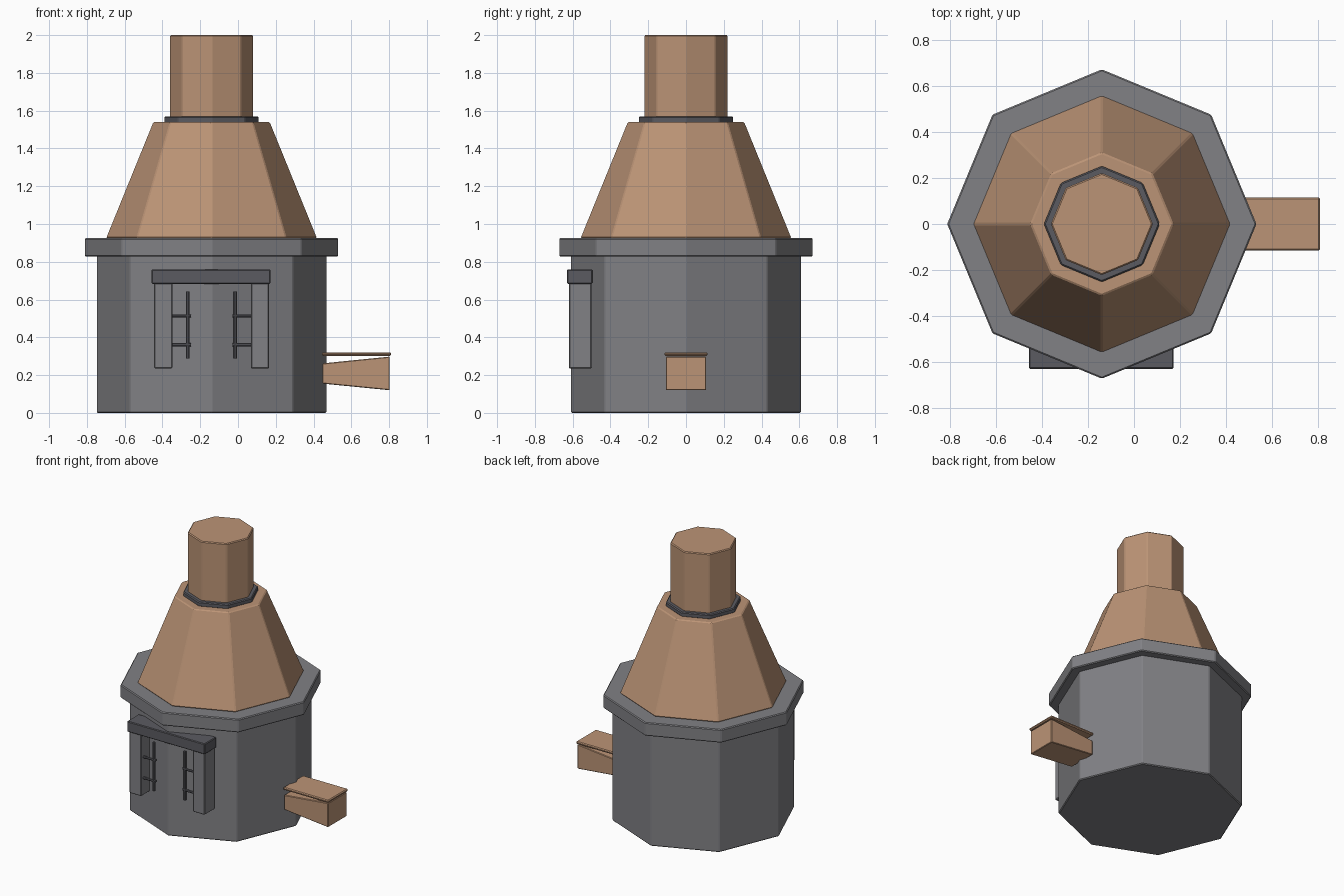
import bpy, bmesh
from math import pi, cos, sin
from mathutils import Matrix

if "Cube" in bpy.data.objects:
    bpy.data.objects.remove(bpy.data.objects["Cube"])

CX = -0.14  # vertical axis of the kiln


def material(name, rgb):
    m = bpy.data.materials.new(name)
    m.diffuse_color = (*rgb, 1)
    m.use_nodes = True
    m.node_tree.nodes["Principled BSDF"].inputs["Base Color"].default_value = m.diffuse_color
    return m


STONE = material("stone", (0.22, 0.22, 0.235))
IRON = material("iron", (0.105, 0.105, 0.12))
CLAY = material("clay", (0.50, 0.295, 0.18))


def finish(bm, name, mat, bevel):
    bmesh.ops.recalc_face_normals(bm, faces=bm.faces)
    me = bpy.data.meshes.new(name)
    bm.to_mesh(me)
    bm.free()
    me.materials.append(mat)
    ob = bpy.data.objects.new(name, me)
    bpy.context.collection.objects.link(ob)
    if bevel:
        b = ob.modifiers.new("edge_bevel", 'BEVEL')
        b.width, b.segments = bevel, 1
    return ob


def prism(name, r1, r2, z1, z2, mat, bevel=0.006, sides=8):
    """Upright tapered prism on the kiln axis with a corner facing front."""
    bm = bmesh.new()
    rings = [[bm.verts.new((CX + r * cos(2 * pi * i / sides), r * sin(2 * pi * i / sides), z))
              for i in range(sides)] for r, z in ((r1, z1), (r2, z2))]
    for i in range(sides):
        j = (i + 1) % sides
        bm.faces.new((rings[0][i], rings[0][j], rings[1][j], rings[1][i]))
    for ring in rings:
        bm.faces.new(ring)
    return finish(bm, name, mat, bevel)


def box(name, lo, hi, mat, bevel=0.005):
    bm = bmesh.new()
    size = [b - a for a, b in zip(lo, hi)]
    mid = [(a + b) / 2 for a, b in zip(lo, hi)]
    bmesh.ops.create_cube(bm, size=1, matrix=Matrix.Translation(mid) @ Matrix.Diagonal((*size, 1)))
    return finish(bm, name, mat, bevel)


def rod(name, mid, length, radius, axis):
    bm = bmesh.new()
    rot = Matrix.Rotation(pi / 2, 4, 'Y') if axis == 'X' else Matrix()
    bmesh.ops.create_cone(bm, cap_ends=True, segments=8, radius1=radius, radius2=radius,
                          depth=length, matrix=Matrix.Translation(mid) @ rot)
    return finish(bm, name, IRON, 0)


# Stacked octagonal body
prism("base_drum", 0.61, 0.61, 0.0, 0.84, STONE)
prism("rim_slab", 0.673, 0.673, 0.828, 0.925, STONE)
prism("hood", 0.56, 0.31, 0.925, 1.54, CLAY)
prism("chimney_collar", 0.252, 0.252, 1.535, 1.57, IRON)
prism("chimney", 0.222, 0.222, 1.54, 2.0, CLAY)

# Doorway frame on the front
box("lintel", (-0.457, -0.63, 0.683), (0.172, -0.495, 0.76), IRON)
for side, label in ((-1, "left"), (1, "right")):
    x = CX + side * 0.256
    box(f"{label}_post", (x - 0.048, -0.62, 0.235), (x + 0.048, -0.50, 0.69), STONE)
    # Upright handle with two brackets into the post
    hx = CX + side * 0.125
    rod(f"{label}_handle", (hx, -0.59, 0.465), 0.355, 0.009, 'Z')
    for i, z in enumerate((0.36, 0.513)):
        rod(f"{label}_bracket_{i + 1}", (CX + side * 0.16, -0.59, z), 0.10, 0.009, 'X')

# Flared side chute with flat lid
bm = bmesh.new()
ends = [[bm.verts.new((x, y, z)) for y, z in ((-0.107, a), (0.107, a), (0.107, b), (-0.107, b))]
        for x, a, b in ((0.447, 0.155, 0.262), (0.803, 0.12, 0.298))]
for i in range(4):
    j = (i + 1) % 4
    bm.faces.new((ends[0][i], ends[0][j], ends[1][j], ends[1][i]))
for e in ends:
    bm.faces.new(e)
finish(bm, "chute", CLAY, 0.004)
box("chute_lid", (0.444, -0.115, 0.302), (0.81, 0.115, 0.321), CLAY, 0.006)
